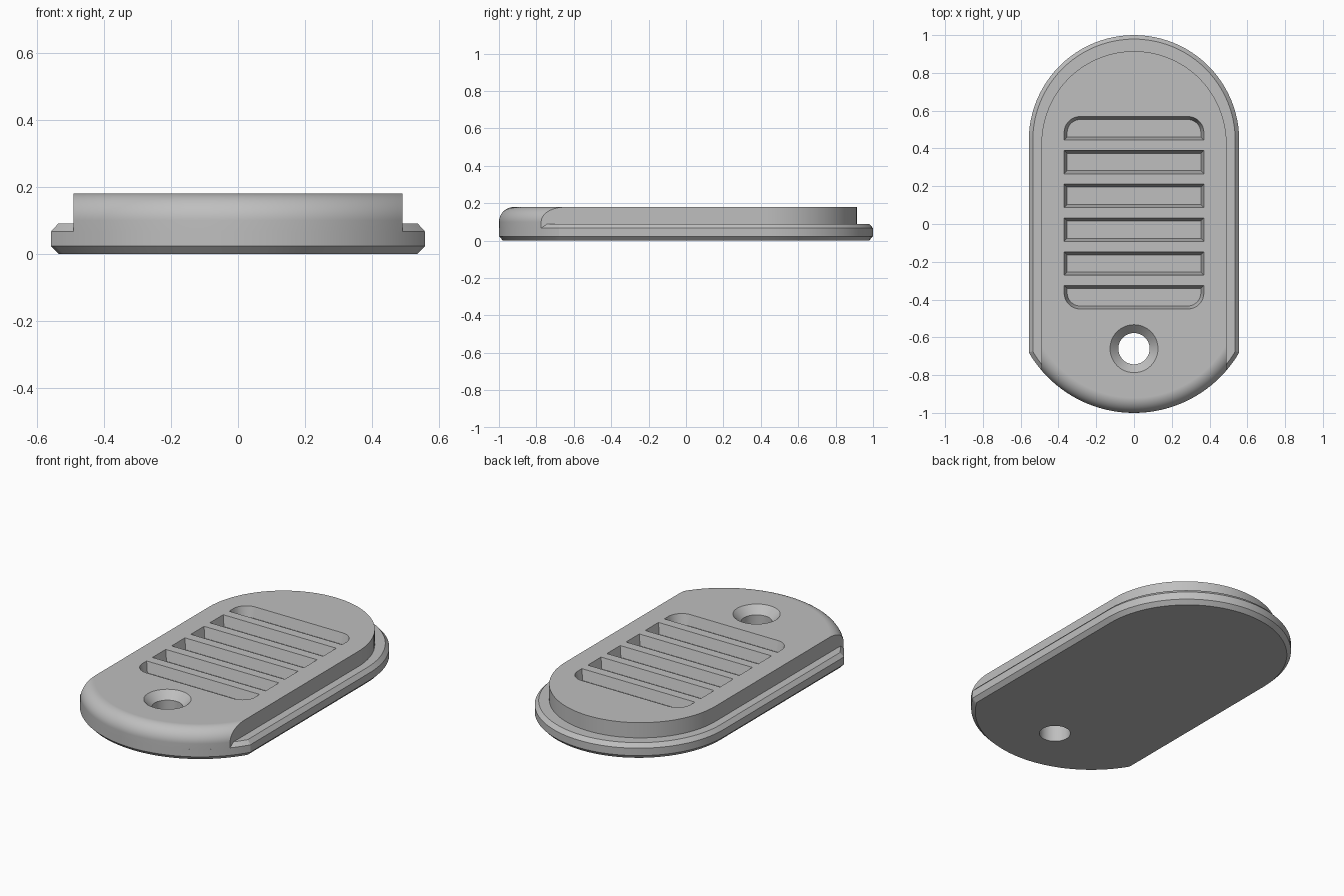
import bpy, bmesh
from math import sin, cos, asin, pi

cube = bpy.data.objects.get("Cube")
if cube:
    bpy.data.objects.remove(cube, do_unlink=True)

GREY = (0.52, 0.52, 0.52, 1)
mat = bpy.data.materials.new("plain grey")
mat.use_nodes = True
mat.diffuse_color = GREY
mat.node_tree.nodes["Principled BSDF"].inputs["Base Color"].default_value = GREY

FRONT_Y, FRONT_R = -0.355, 0.645   # centre and radius of the front arc
TOP = 0.18


def loft(name, rings):
    """Closed solid through rings of equal point count."""
    bm = bmesh.new()
    loops = [[bm.verts.new(p) for p in ring] for ring in rings]
    n = len(loops[0])
    for a, b in zip(loops, loops[1:]):
        for i in range(n):
            j = (i + 1) % n
            bm.faces.new((a[i], a[j], b[j], b[i]))
    bm.faces.new(loops[0][::-1])
    bm.faces.new(loops[-1])
    bmesh.ops.recalc_face_normals(bm, faces=bm.faces)
    mesh = bpy.data.meshes.new(name)
    bm.to_mesh(mesh)
    bm.free()
    mesh.materials.append(mat)
    obj = bpy.data.objects.new(name, mesh)
    bpy.context.collection.objects.link(obj)
    return obj


def outline(w, front_r, back_y, z, steps=48):
    """Shallow arc at the front, straight sides, half circle at the back."""
    half = asin(w / front_r)
    pts = []
    for i in range(steps + 1):
        a = half * (2 * i / steps - 1)
        pts.append((front_r * sin(a), FRONT_Y - front_r * cos(a), z))
    for i in range(steps + 1):
        a = pi * i / steps
        pts.append((w * cos(a), back_y + w * sin(a), z))
    return pts


def circle(r, z, y=-0.66, n=48):
    return [(r * cos(2 * pi * i / n), y + r * sin(2 * pi * i / n), z) for i in range(n)]


def slot_ring(y, inset, z, round_side):
    """Rectangle whose corners on round_side (+1 back, -1 front) are rounded."""
    hx, hy = 0.37 - inset, 0.062 - inset
    pts = []
    for k, (sx, sy) in enumerate([(1, 1), (-1, 1), (-1, -1), (1, -1)]):
        if sy != round_side:
            pts.append((sx * hx, y + sy * hy, z))
            continue
        r = 0.085 - inset
        for i in range(9):
            a = pi / 2 * (k + i / 8)
            pts.append((sx * (hx - r) + r * cos(a), y + sy * (hy - r) + r * sin(a), z))
    return pts


# Base plate with chamfered lower and upper rims
base = loft("base_plate", [
    outline(0.557 - d, FRONT_R - d, 0.443, z)
    for d, z in [(0.022, 0), (0, 0.023), (0, 0.067), (0.021, 0.09)]])

# Raised body, narrower than the base, with a rounded front edge
FILLET = 0.08
layers = [(0, 0.067)]
for i in range(13):
    a = pi / 2 * i / 12
    layers.append((FILLET * (1 - cos(a)), TOP - FILLET + FILLET * sin(a)))
body = loft("raised_body", [outline(0.49, FRONT_R - d, 0.425, z) for d, z in layers])

# Cutters: countersunk hole and six grip slots
hole = loft("hole_cutter", [circle(0.083, -0.1), circle(0.083, TOP - 0.044),
                            circle(0.127, TOP), circle(0.127, TOP + 0.1)])
slots = []
for k in range(6):
    y = 0.507 - 0.179 * k
    side = {0: 1, 5: -1}.get(k, 0)
    slots.append(loft("slot_cutter", [
        slot_ring(y, d, z, side)
        for d, z in [(0.016, TOP - 0.06), (0, TOP), (0, TOP + 0.1)]]))


def finish(obj, cutters):
    bpy.ops.object.select_all(action='DESELECT')
    bpy.context.view_layer.objects.active = obj
    obj.select_set(True)
    for c in cutters:
        c.hide_render = True
        mod = obj.modifiers.new("cut", 'BOOLEAN')
        mod.operation = 'DIFFERENCE'
        mod.solver = 'EXACT'
        mod.object = c
        bpy.ops.object.modifier_apply(modifier=mod.name)
    bpy.ops.object.shade_smooth_by_angle(angle=0.4)
    normals = obj.modifiers.new("normals", 'WEIGHTED_NORMAL')
    normals.keep_sharp = True


finish(base, [hole])
finish(body, [hole] + slots)
for c in [hole] + slots:
    bpy.data.objects.remove(c, do_unlink=True)
